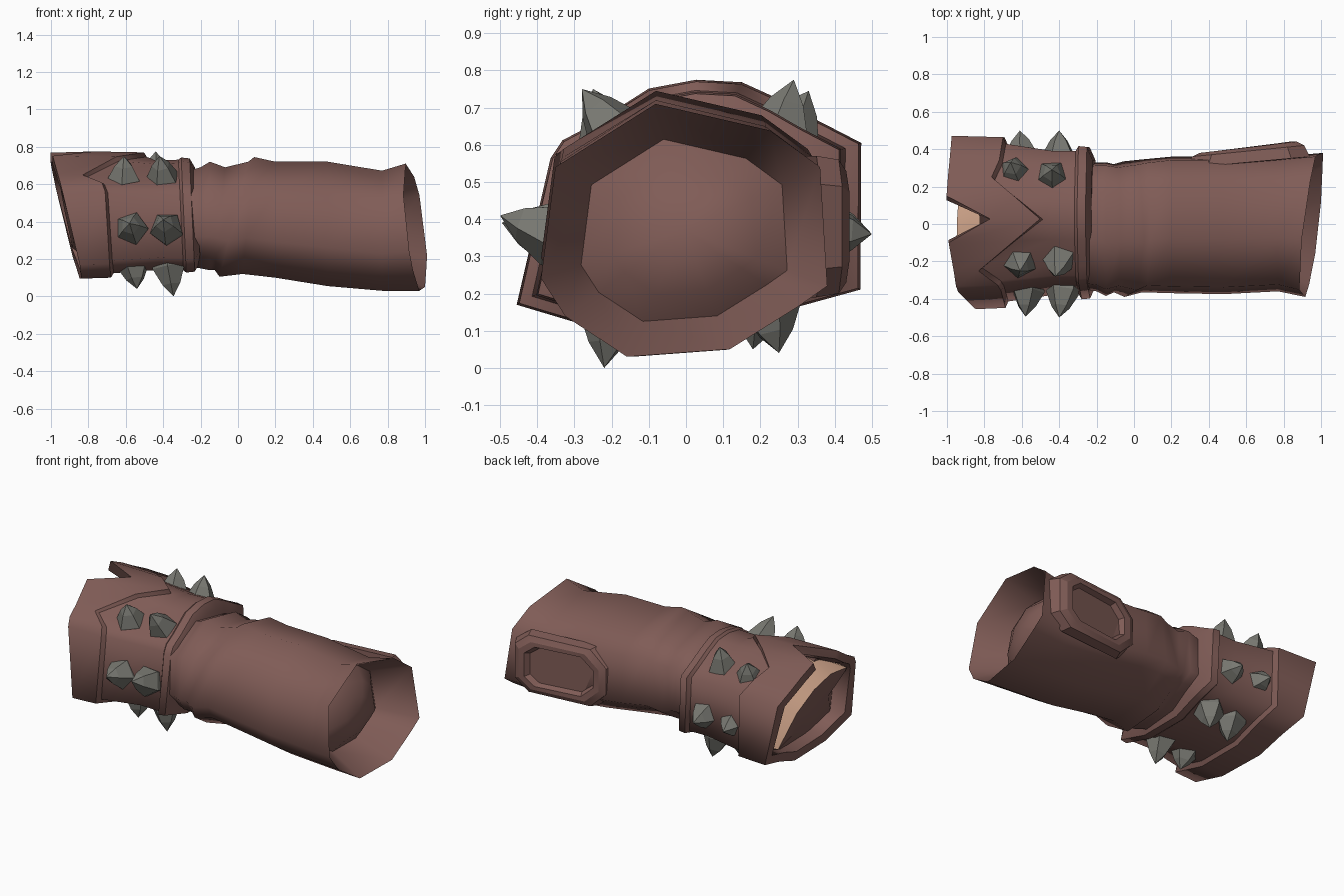
import bpy, bmesh, math
from mathutils import Vector

if "Cube" in bpy.data.objects:
    bpy.data.objects.remove(bpy.data.objects["Cube"])


def material(name, rgb):
    m = bpy.data.materials.new(name)
    m.diffuse_color = (*rgb, 1)
    m.use_nodes = True
    m.node_tree.nodes["Principled BSDF"].inputs["Base Color"].default_value = m.diffuse_color
    return m


LEATHER = material("brown_leather", (0.216, 0.107, 0.094))
METAL = material("grey_metal", (0.19, 0.19, 0.168))
SKIN = material("tan_skin", (0.74, 0.44, 0.30))


def finish(name, bm, mats, angle, recalc=True):
    """Make an object; edges above the angle are sharp unless tagged as soft."""
    if recalc:
        bmesh.ops.recalc_face_normals(bm, faces=bm.faces)
    for f in bm.faces:
        f.smooth = angle > 0
    for e in bm.edges:
        if e.is_manifold:
            e.smooth = e.tag or e.calc_face_angle(0) < math.radians(angle)
    me = bpy.data.meshes.new(name)
    bm.to_mesh(me)
    bm.free()
    for m in mats:
        me.materials.append(m)
    ob = bpy.data.objects.new(name, me)
    bpy.context.collection.objects.link(ob)
    return ob


def loft(rings, start, end, soft=False):
    """Bridge rings of equal length; close each end with a fan to a point.
    With soft, the edges running from ring to ring stay smooth."""
    bm = bmesh.new()
    vs = [[bm.verts.new(p) for p in r] for r in rings]
    n = len(rings[0])
    for a, b in zip(vs, vs[1:]):
        for i in range(n):
            j = (i + 1) % n
            bm.faces.new((a[i], a[j], b[j], b[i]))
        for i in range(n):
            bm.edges.get((a[i], b[i])).tag = soft
    for ring, tip in ((vs[0], start), (vs[-1], end)):
        c = bm.verts.new(tip)
        for i in range(n):
            bm.faces.new((ring[i], ring[(i + 1) % n], c))
    return bm


# Sleeve: ten-sided tube with wrist folds, a slanted mouth and a domed inner end
SLEEVE = [(-0.2, 1), (0.6, 0.79), (0.95, 0.5), (1, -0.44), (0.8, -0.6),
          (0.32, -0.94), (-0.4, -1), (-0.83, -0.68), (-1, -0.38), (-0.9, 0.5)]


def sleeve_ring(x, y0, y1, z0, z1, tilt_y=0.0, tilt_z=0.0, s=1.0):
    ring = []
    for a, b in SLEEVE:
        y = (y0 + y1) / 2 + a * s * (y1 - y0) / 2
        z = (z0 + z1) / 2 + b * s * (z1 - z0) / 2
        ring.append(Vector((x + tilt_y * y + tilt_z * (z - 0.38), y, z)))
    return ring


mouth = (-0.39, 0.38, 0.03, 0.71, 0.12, -0.12)
rings = [
    sleeve_ring(-0.27, -0.35, 0.32, 0.16, 0.67),
    sleeve_ring(-0.20, -0.36, 0.33, 0.15, 0.69),
    sleeve_ring(-0.15, -0.385, 0.33, 0.14, 0.72),
    sleeve_ring(-0.10, -0.365, 0.32, 0.14, 0.69, 0, 0.1),
    sleeve_ring(-0.03, -0.39, 0.335, 0.105, 0.72, 0, 0.25),
    sleeve_ring(0.05, -0.365, 0.345, 0.12, 0.745, 0, 0.1),
    sleeve_ring(0.20, -0.37, 0.36, 0.10, 0.72),
    sleeve_ring(0.48, -0.375, 0.36, 0.055, 0.72),
    sleeve_ring(0.77, -0.36, 0.36, 0.03, 0.672),
    sleeve_ring(0.946, *mouth),
    sleeve_ring(0.73, *mouth, s=0.72),
    sleeve_ring(0.80, *mouth, s=0.5),
    sleeve_ring(0.84, *mouth, s=0.25),
]
bm = loft(rings, (-0.27, 0, 0.42), (0.85, 0.0, 0.37), soft=True)
finish("sleeve", bm, [LEATHER], 60)

# Cuff: flared tube with raised end trim, pointed notch on top and wrist band
CUFF = [(0.06, 1), (0.33, 0.98), (0.56, 0.84), (0.76, 0.69), (1.035, 0.5), (1.03, -0.66),
        (0.65, -0.8), (0.26, -1), (-0.45, -1), (-1, -0.78), (-0.8, 0.38), (-0.73, 0.52),
        (-0.56, 0.64), (-0.22, 0.93)]


def cuff_ring(sy, sz, xfun):
    ring = []
    for i, (a, b) in enumerate(CUFF):
        y, z = 0.46 * a, 0.435 + 0.34 * b      # station uses unscaled position
        ring.append(Vector((xfun(i, y, z), y * sy, 0.435 + 0.34 * b * sz)))
    return ring


def rim_x(i, y, z):
    return -0.77 if i == 0 else -0.92 - 0.23 * (z - 0.43) - 0.03 * y


def trim_x(i, y, z):
    if z < 0.55:
        return -0.7 - 0.1 * (z - 0.3)
    if abs(y) < 0.3:
        return -0.5 - 1.15 * abs(y - 0.03)
    return min(-0.70, -0.77 + 0.55 * (abs(y) - 0.26))


def at(x):
    return lambda i, y, z: x - 0.04 * (z - 0.43)


rings = [
    cuff_ring(0.76, 0.76, lambda *p: rim_x(*p) + 0.13),
    cuff_ring(0.84, 0.85, rim_x),
    cuff_ring(0.99, 1.0, rim_x),
    cuff_ring(0.975, 0.985, trim_x),
    cuff_ring(0.90, 0.915, lambda *p: trim_x(*p) + 0.015),
    cuff_ring(0.82, 0.86, at(-0.43)),
    cuff_ring(0.82, 0.87, at(-0.305)),
    cuff_ring(0.875, 0.905, at(-0.29)),
    cuff_ring(0.865, 0.89, at(-0.245)),
    cuff_ring(0.72, 0.74, at(-0.215)),
]
bm = loft(rings, (-0.74, 0, 0.42), (-0.215, 0, 0.43), soft=True)
finish("cuff", bm, [LEATHER], 30)

# Wrist mound inside the cuff opening: skin slopes back above the crest,
# leather bulges below it; each row holds its depth and (y, z) points
ROWS = [
    (0.15, [(0.36, 0.26), (0.36, 0.55), (0.10, 0.69), (-0.10, 0.67), (-0.28, 0.58)]),
    (0.0, [(0.34, 0.26), (0.21, 0.45), (0.06, 0.55), (-0.10, 0.59), (-0.28, 0.56)]),
    (0.01, [(0.33, 0.25), (0.16, 0.30), (0.0, 0.36), (-0.15, 0.42), (-0.29, 0.53)]),
    (0.09, [(0.32, 0.24), (0.10, 0.15), (-0.13, 0.15), (-0.36, 0.20), (-0.30, 0.50)]),
]
bm = bmesh.new()
grid = [[bm.verts.new((-0.915 - 0.23 * (z - 0.43) - 0.03 * y + d, y, z)) for y, z in pts]
        for d, pts in ROWS]
for r in range(3):
    for i in range(4):
        f = bm.faces.new((grid[r][i], grid[r][i + 1], grid[r + 1][i + 1], grid[r + 1][i]))
        f.material_index = 1 if r == 0 else 0
bm.normal_update()
if sum(f.normal.x for f in bm.faces) > 0:
    bmesh.ops.reverse_faces(bm, faces=bm.faces)
finish("wrist_mound", bm, [LEATHER, SKIN], 50, recalc=False)

# Badge: raised eight-sided frame with a recessed panel on the back of the sleeve
BADGE = [(-1, -0.45), (-0.65, -1), (0.7, -1), (1, -0.6),
         (1, 0.6), (0.7, 1), (-0.65, 1), (-1, 0.45)]


def badge_ring(w, h, y):
    return [Vector((0.61 + a * w, y + 0.03 * a, 0.38 + b * h)) for a, b in BADGE]


bm = loft([badge_ring(0.33, 0.19, 0.33), badge_ring(0.30, 0.18, 0.39),
           badge_ring(0.26, 0.15, 0.41), badge_ring(0.22, 0.125, 0.41),
           badge_ring(0.20, 0.11, 0.38)],
          (0.61, 0.32, 0.38), (0.61, 0.38, 0.38))
finish("sleeve_badge", bm, [LEATHER], 25)

# Spikes: five-sided faceted cones, two rows of six around the cuff (base, tip)
SPIKES = [
    ((-0.61, -0.20, 0.62), (-0.61, -0.25, 0.75)),
    ((-0.40, -0.18, 0.62), (-0.42, -0.28, 0.75)),
    ((-0.64, 0.27, 0.61), (-0.66, 0.33, 0.745)),
    ((-0.44, 0.25, 0.62), (-0.44, 0.29, 0.775)),
    ((-0.57, -0.35, 0.36), (-0.58, -0.495, 0.39)),
    ((-0.38, -0.35, 0.36), (-0.40, -0.50, 0.41)),
    ((-0.60, 0.36, 0.37), (-0.61, 0.50, 0.36)),
    ((-0.40, 0.36, 0.37), (-0.40, 0.50, 0.36)),
    ((-0.56, -0.20, 0.18), (-0.54, -0.23, 0.04)),
    ((-0.37, -0.20, 0.17), (-0.345, -0.22, 0.0)),
    ((-0.56, 0.20, 0.19), (-0.55, 0.18, 0.05)),
    ((-0.38, 0.22, 0.18), (-0.36, 0.25, 0.04)),
]
for k, (base, tip) in enumerate(SPIKES):
    base, tip = Vector(base), Vector(tip)
    axis = (tip - base).normalized()
    u = axis.orthogonal().normalized()
    v = axis.cross(u)

    def spike_ring(r, t):
        angles = [math.tau * i / 5 + 0.9 * k for i in range(5)]
        return [base.lerp(tip, t) + r * (math.cos(g) * u + math.sin(g) * v) for g in angles]

    bm = loft([spike_ring(0.085, -0.25), spike_ring(0.092, 0.08), spike_ring(0.05, 0.62)],
              base - axis * 0.04, tip)
    finish(f"spike_{k + 1}", bm, [METAL], 0)
